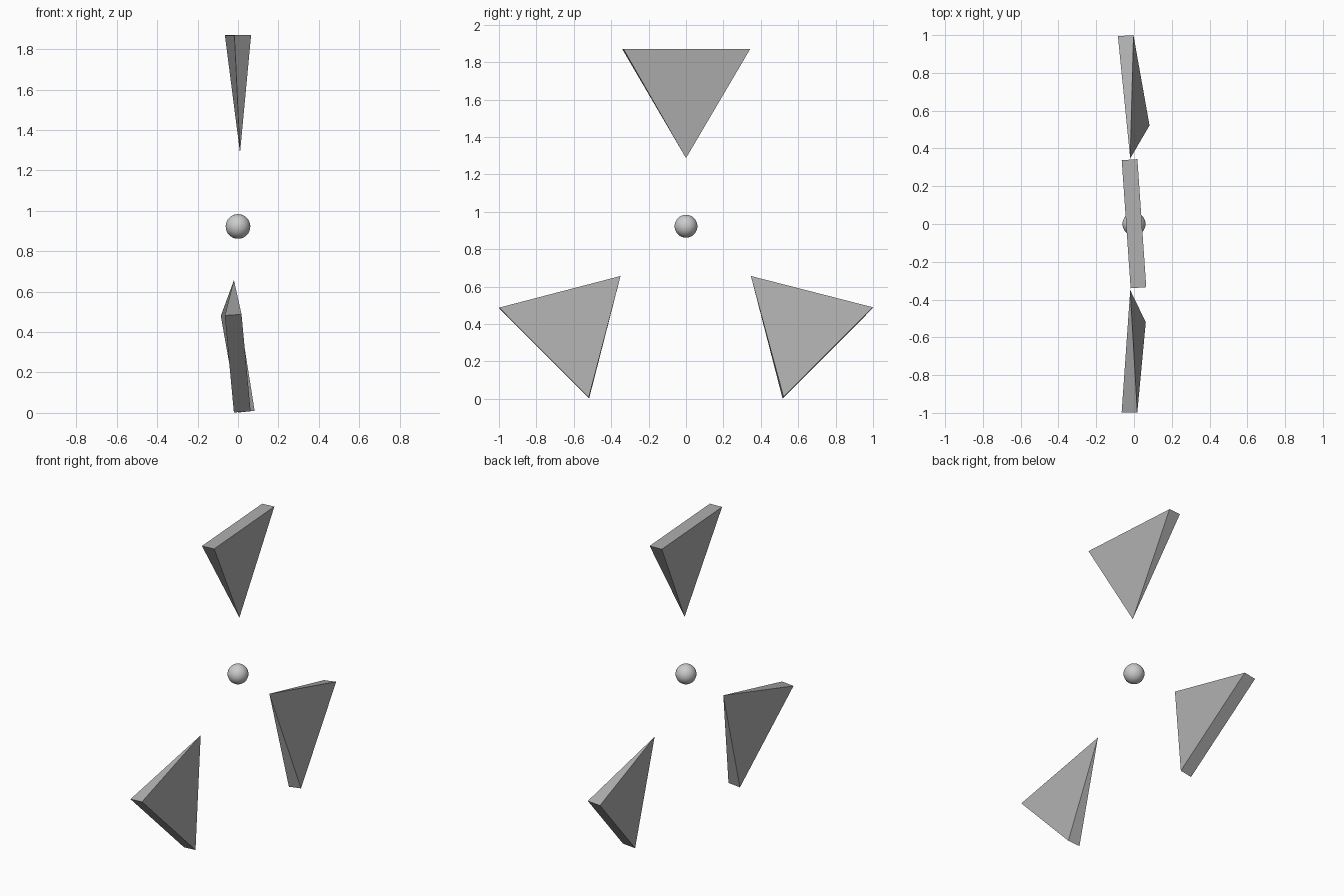
import bpy, bmesh
from mathutils import Vector

if "Cube" in bpy.data.objects:
    bpy.data.objects.remove(bpy.data.objects["Cube"])

THICKNESS = 0.083

dark_grey = bpy.data.materials.new("dark_grey")
dark_grey.diffuse_color = (0.43, 0.43, 0.43, 1)
dark_grey.use_nodes = True
dark_grey.node_tree.nodes["Principled BSDF"].inputs["Base Color"].default_value = dark_grey.diffuse_color


def add_blade(name, corner_a, corner_b, tip):
    """Thin wedge: rectangular outer end, narrowing to a point at the tip."""
    a, b, t = Vector(corner_a), Vector(corner_b), Vector(tip)
    half = (b - a).cross(t - a).normalized() * THICKNESS / 2
    bm = bmesh.new()
    base = [bm.verts.new(p) for p in (a - half, a + half, b + half, b - half)]
    point = bm.verts.new(t)
    bm.faces.new(base)
    for i in range(4):
        bm.faces.new((base[i], base[(i + 1) % 4], point))
    bmesh.ops.recalc_face_normals(bm, faces=bm.faces)
    mesh = bpy.data.meshes.new(name)
    bm.to_mesh(mesh)
    bm.free()
    mesh.materials.append(dark_grey)
    bpy.context.collection.objects.link(bpy.data.objects.new(name, mesh))


# three slightly twisted blades around the centre
add_blade("top_blade", (-0.0235, 0.3405, 1.87), (0.0235, -0.3375, 1.87), (0.01, 0, 1.287))
add_blade("front_blade", (-0.024, -0.998, 0.485), (0.021, -0.519, 0.005), (-0.02, -0.35, 0.657))
add_blade("back_blade", (-0.044, 0.997, 0.485), (0.041, 0.519, 0.006), (-0.02, 0.347, 0.657))

# small ball in the middle
bpy.ops.mesh.primitive_uv_sphere_add(segments=32, ring_count=16, radius=0.061, location=(0, 0, 0.923))
ball = bpy.context.object
ball.name = "centre_ball"
bpy.ops.object.shade_smooth()
